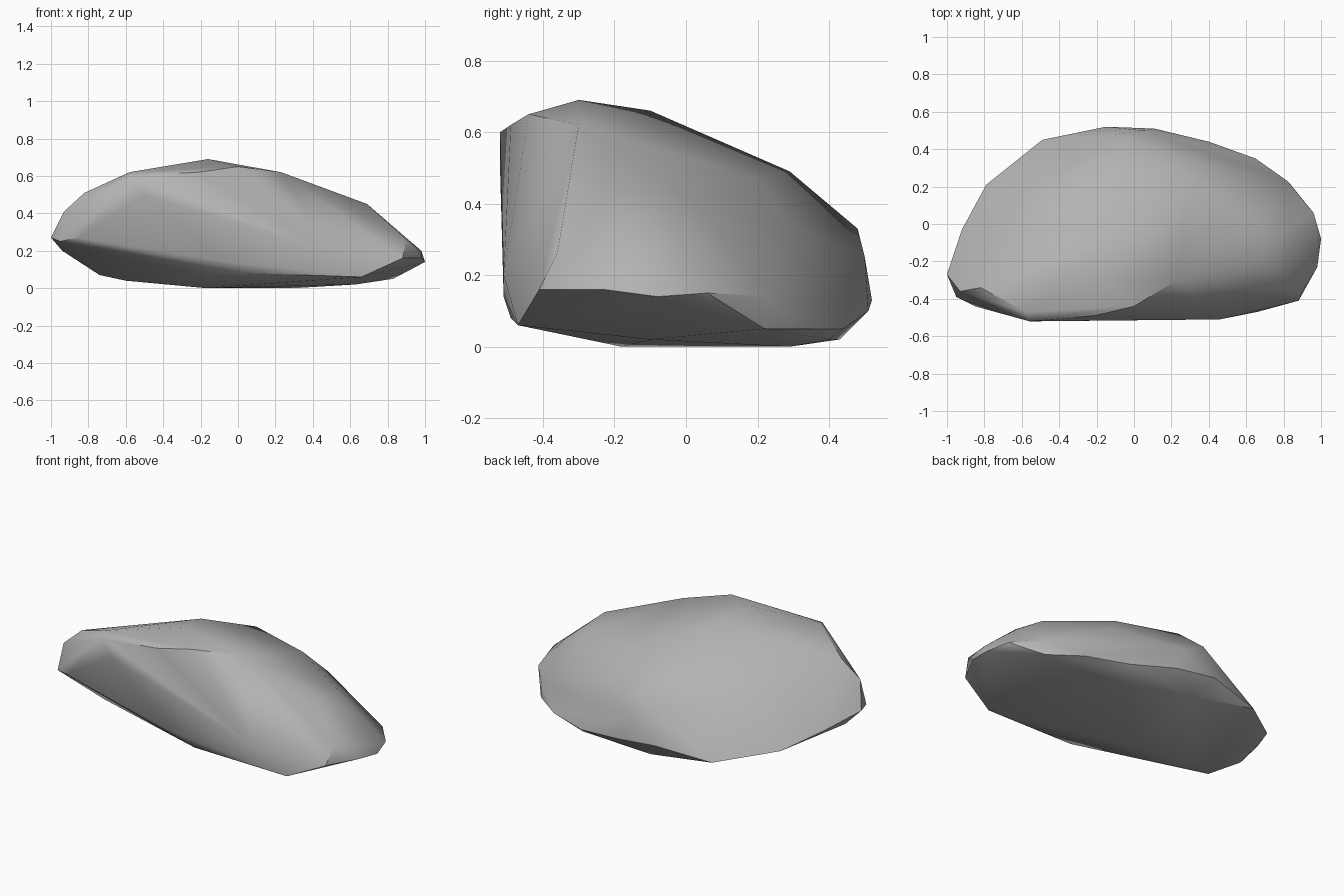
import bpy
import bmesh
import math
from mathutils import Vector

# Remove the default cube
cube = bpy.data.objects.get("Cube")
if cube:
    bpy.data.objects.remove(cube, do_unlink=True)


def make_material(name, value):
    material = bpy.data.materials.new(name)
    colour = (value, value, value, 1)
    material.diffuse_color = colour
    material.use_nodes = True
    shader = material.node_tree.nodes["Principled BSDF"]
    shader.inputs["Base Color"].default_value = colour
    shader.inputs["Roughness"].default_value = 0.9
    return material


def hollow_beside(bm, corner, reach):
    """Turn the long edges leaving a corner, so the skin sinks beside it."""
    target = Vector(corner)
    tip = min(bm.verts, key=lambda v: (v.co - target).length)
    long_edges = [e for e in tip.link_edges if e.other_vert(tip).co.x > reach]
    long_edges.sort(key=lambda e: -e.other_vert(tip).co.y)
    for edge in long_edges:
        bmesh.utils.edge_rotate(edge)


def wrapped_stone(name, contours, brow_corner, material):
    """Stretch a tight faceted skin over the contour lines of a boulder."""
    bm = bmesh.new()
    for contour in contours:
        for point in contour:
            bm.verts.new(point)
    hull = bmesh.ops.convex_hull(bm, input=bm.verts)
    spare = set(hull["geom_interior"]) | set(hull["geom_unused"])
    loose = [v for v in spare if isinstance(v, bmesh.types.BMVert)]
    bmesh.ops.delete(bm, geom=loose, context="VERTS")
    hollow_beside(bm, brow_corner, reach=.6)
    bmesh.ops.recalc_face_normals(bm, faces=bm.faces)
    mesh = bpy.data.meshes.new(name)
    bm.to_mesh(mesh)
    bm.free()
    mesh.materials.append(material)
    stone = bpy.data.objects.new(name, mesh)
    bpy.context.collection.objects.link(stone)
    return stone


# Upper crest, running from the blunt end to the thin end
crest = [(-1, -.27, .27), (-.93, -.36, .41), (-.82, -.34, .51),
         (-.58, -.47, .62), (-.16, -.3, .69), (.23, -.3, .62),
         (.69, -.2, .45), (.9, -.36, .26)]

# Brow in front of the crest, steep front face and the edge below it
brow_corner = (0, -.44, .65)
front_face = [(-.56, -.52, .6), (-.21, -.49, .62), brow_corner,
              (-.5, -.52, .5), (-.95, -.39, .25), (-.85, -.44, .27),
              (-.05, -.51, .14), (.46, -.51, .2), (.88, -.41, .16)]

# Domed upper back
dome = [(-.18, -.1, .66), (-.08, .29, .49), (-.1, .48, .33),
        (.05, .5, .25), (.3, .2, .47), (.4, .3, .34),
        (.67, 0, .42), (.83, -.02, .32), (-.6, .12, .42)]

# Outer rim around the back and the thin end
rim = [(-.92, -.03, .22), (-.79, .21, .15), (-.49, .45, .09),
       (-.15, .52, .13), (.11, .51, .1), (.4, .44, .05),
       (.65, .35, .05), (.83, .22, .05), (.82, .23, .14),
       (.96, .06, .15), (1, -.08, .14), (.98, -.12, .2),
       (.98, -.23, .16)]

# Shallow underside
underside = [(-.94, -.2, .2), (-.74, -.24, .07), (-.6, -.2, .04),
             (-.17, -.18, 0), (.3, .29, 0), (-.06, .43, .02),
             (.42, .4, .02), (.63, -.1, .02), (.66, -.47, .06),
             (.05, -.49, .08)]

stone_grey = make_material("stone grey", .45)
boulder = wrapped_stone("boulder", [crest, front_face, dome, rim, underside],
                        brow_corner, stone_grey)

# Soft shading with only the strongest edges kept crisp
bpy.ops.object.select_all(action="DESELECT")
boulder.select_set(True)
bpy.context.view_layer.objects.active = boulder
bpy.ops.object.shade_smooth_by_angle(angle=math.radians(40))
